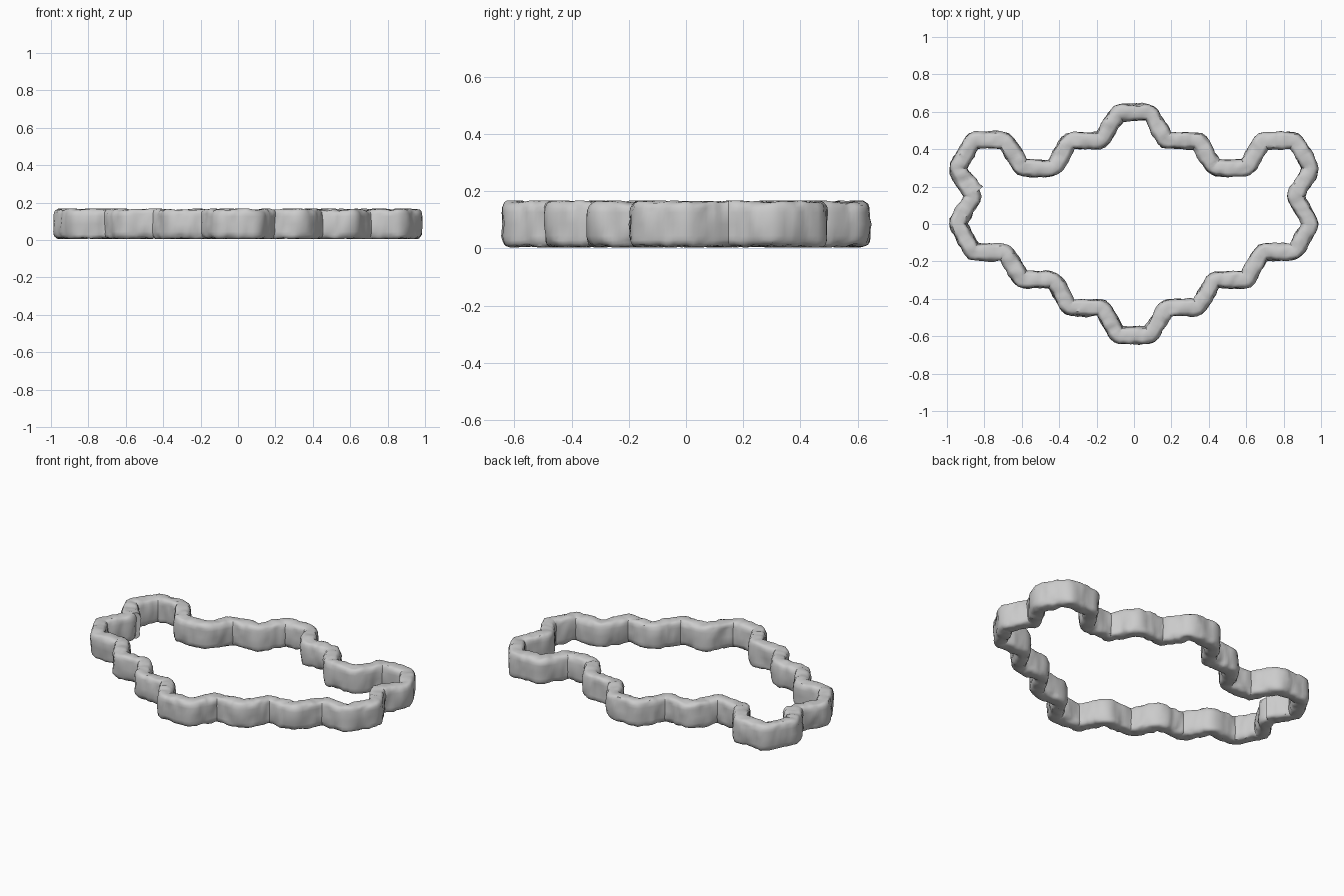
import bpy, bmesh, math
from mathutils import Vector, noise

if "Cube" in bpy.data.objects:
    bpy.data.objects.remove(bpy.data.objects["Cube"])

S = 0.172                      # hexagon side
H = S * math.sqrt(3) / 2       # half hexagon height
HALF_W, Z_MID, HALF_H = 0.046, 0.085, 0.080
RING = 24


def resample(points, step, closed):
    """Evenly spaced stations along a polyline, lightly rounded at the bends."""
    out = []
    n = len(points)
    for i in range(n if closed else n - 1):
        a, b = points[i], points[(i + 1) % n]
        k = max(2, round((b - a).length / step))
        out += [a.lerp(b, j / k) for j in range(k)]
    if not closed:
        out.append(points[-1])
    for _ in range(2):
        m = len(out)
        out = [p if not closed and i in (0, m - 1) else
               p * 0.5 + (out[i - 1] + out[(i + 1) % m]) * 0.25
               for i, p in enumerate(out)]
    return out


def rocky(p, outward):
    """Push a surface point in and out to look like rough stone."""
    broad = noise.noise(p * 11)
    chips = noise.noise(p * 27 + Vector((5, 3, 1)))
    crack = max(0.0, 0.12 - abs(noise.noise(p * 14 + Vector((9, 2, 7)))))
    q = p + outward * (0.008 * broad + 0.007 * chips - 0.03 * crack)
    q.z = min(max(q.z, 0.004), 0.168)
    return q


def stone_wall(name, points, closed=True):
    path = resample([Vector((x, y, 0)) for x, y in points], 0.014, closed)
    bm = bmesh.new()
    rings = []
    n = len(path)
    for i, c in enumerate(path):
        prev = path[i - 1] if closed or i > 0 else c
        nxt = path[(i + 1) % n] if closed or i < n - 1 else c
        t = (nxt - prev).normalized()
        side = Vector((t.y, -t.x, 0))
        ring = []
        for j in range(RING):
            a = 2 * math.pi * j / RING
            ca, sa = math.cos(a), math.sin(a)
            # rounded-rectangle cross-section
            u = math.copysign(abs(ca) ** 0.55, ca)
            v = math.copysign(abs(sa) ** 0.5, sa)
            p = c + side * (u * HALF_W) + Vector((0, 0, Z_MID + v * HALF_H))
            out = (side * ca + Vector((0, 0, sa))).normalized()
            ring.append(bm.verts.new(rocky(p, out)))
        rings.append(ring)
    for i in range(n if closed else n - 1):
        a, b = rings[i], rings[(i + 1) % n]
        for j in range(RING):
            k = (j + 1) % RING
            bm.faces.new((a[j], a[k], b[k], b[j]))
    if not closed:
        bm.faces.new(rings[0])
        bm.faces.new(rings[-1])
    bmesh.ops.recalc_face_normals(bm, faces=bm.faces)
    me = bpy.data.meshes.new(name)
    bm.to_mesh(me)
    bm.free()
    ob = bpy.data.objects.new(name, me)
    bpy.context.collection.objects.link(ob)
    bpy.context.view_layer.objects.active = ob
    ob.select_set(True)
    bpy.ops.object.shade_smooth_by_angle(angle=math.radians(40))
    ob.select_set(False)
    return ob


# Right half of the wall on hexagon corners, from back to front, then mirrored
half = [(0.5, 4), (1, 3), (2, 3), (2.5, 2), (3.5, 2), (4, 3), (5, 3), (5.5, 2),
        (5, 1), (5.5, 0), (5, -1), (4, -1), (3.5, -2), (2.5, -2), (2, -3),
        (1, -3), (0.5, -4)]
right = [(x * S, y * H) for x, y in half]
left = [(-x, y) for x, y in reversed(right)]
stone_wall("perimeter_wall", right + left)

# Overshooting wall end at the inner bend on the left
stone_wall("wall_end_spur", [(-0.915, 0.25), (-0.845, 0.168)], closed=False)
